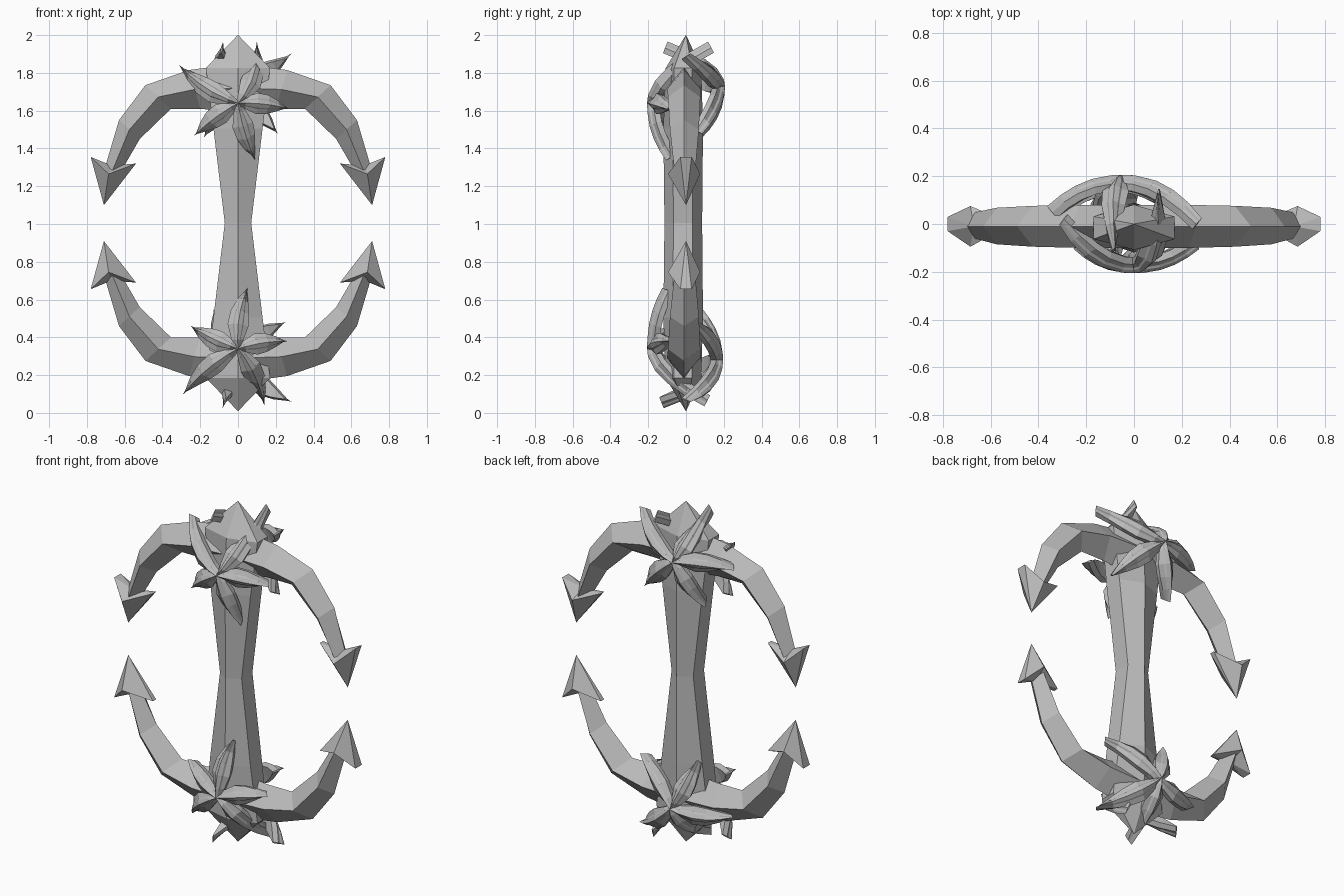
import bpy, bmesh
from mathutils import Vector

old = bpy.data.objects.get("Cube")
if old:
    bpy.data.objects.remove(old)

stone = bpy.data.materials.new("plain grey")
stone.use_nodes = True
GREY = (0.5, 0.5, 0.5, 1)
stone.diffuse_color = GREY
stone.node_tree.nodes["Principled BSDF"].inputs["Base Color"].default_value = GREY

MID = 1.005  # height of the mirror plane between the two anchors


def finish(name, bm):
    bmesh.ops.remove_doubles(bm, verts=bm.verts, dist=0.0005)
    bmesh.ops.recalc_face_normals(bm, faces=bm.faces)
    mesh = bpy.data.meshes.new(name)
    bm.to_mesh(mesh)
    bm.free()
    mesh.materials.append(stone)
    ob = bpy.data.objects.new(name, mesh)
    bpy.context.collection.objects.link(ob)
    return ob


def loft(bm, rings):
    """Skin a list of closed rings and cap both ends."""
    rows = [[bm.verts.new(p) for p in ring] for ring in rings]
    n = len(rows[0])
    for a, b in zip(rows, rows[1:]):
        for i in range(n):
            j = (i + 1) % n
            bm.faces.new((a[i], a[j], b[j], b[i]))
    bm.faces.new(rows[0])
    bm.faces.new(rows[-1])


# Six-sided shank, waisted in the middle and pointed at both ends
def shank_ring(z, w, d):
    return [(0, -.12 * d, z), (w, -.07 * d, z), (w, .035 * d, z),
            (0, .09 * d, z), (-w, .035 * d, z), (-w, -.07 * d, z)]


half = [(.995, .001, .01), (.82, .17, .9), (.5, .13, 1)]
bm = bmesh.new()
loft(bm, [shank_ring(MID - h, w, d) for h, w, d in half] + [shank_ring(MID, .07, .95)]
     + [shank_ring(MID + h, w, d) for h, w, d in reversed(half)])
finish("shank", bm)


# Curved arms: outer point, inner point, depth of the ridge
ARM = [((0, 1.85), (0, 1.59), .1), ((.26, 1.815), (.2, 1.61), .1),
       ((.49, 1.735), (.355, 1.61), .095), ((.63, 1.55), (.52, 1.45), .085),
       ((.71, 1.28), (.63, 1.26), .06)]


def build_arm(side, place, sx, flip):
    def at(x, y, z):
        return (sx * x, y, 2 * MID - z if flip else z)

    bm = bmesh.new()
    rings = []
    for (ox, oz), (ix, iz), d in ARM:
        cx, cz = (ox + ix) / 2, (oz + iz) / 2
        rings.append([at(ox, -.01, oz), at(cx, -d, cz), at(ix, -.01, iz), at(cx, d * .8, cz)])
    loft(bm, rings)
    finish(f"{place}_{side}_arm", bm)

    # Barbed pyramid head
    bm = bmesh.new()
    rim = [(.78, -.03, 1.355), (.685, -.095, 1.265), (.54, -.015, 1.32),
           (.54, .015, 1.32), (.685, .075, 1.265), (.78, .03, 1.355)]
    ring = [bm.verts.new(at(*p)) for p in rim]
    tip = bm.verts.new(at(.71, 0, 1.1))
    hub = bm.verts.new(at(.67, -.01, 1.31))
    for i, v in enumerate(ring):
        w = ring[(i + 1) % len(ring)]
        bm.faces.new((v, w, tip))
        bm.faces.new((w, v, hub))
    finish(f"{place}_{side}_barb", bm)


for place, flip in (("upper", False), ("lower", True)):
    for side, sx in (("left", 1), ("right", -1)):
        build_arm(side, place, sx, flip)


# Starfish draped over the crowns; each ray is a ridged strip ending in a point
RAY = [(0, .012), (.15, .032), (.4, .056), (.62, .05), (.82, .03), (1, .004)]


def build_starfish(name, centre, rays):
    c = Vector(centre)
    out = Vector((0, 1 if c.y > 0 else -1, 0))
    bm = bmesh.new()
    for x, y, z, bend in rays:
        flat = Vector((x - c.x, 0, z - c.z))
        across = Vector((-flat.z, 0, flat.x)).normalized()

        def point(t):
            return c + flat * t + across * bend * 4 * t * (1 - t) + Vector((0, (y - c.y) * t ** 2.2, 0))

        rings = []
        for t, w in RAY:
            along = (point(min(t + .05, 1.05)) - point(max(t - .05, 0))).normalized()
            wide = along.cross(out).normalized()
            up = wide.cross(along)
            if up.dot(out) < 0:
                up = -up
            p = point(t)
            rings.append([p + wide * w * a + up * h for a, h in
                          ((-.85, -.06), (-1, -.03), (-.5, -.016), (-.4, -.006), (0, .006),
                           (.4, -.006), (.5, -.016), (1, -.03), (.85, -.06))])
        loft(bm, rings)
    finish(name, bm)


build_starfish("upper_front_starfish", (0, -.2, 1.64), [
    (-.31, .0, 1.84, .025), (.10, .12, 1.96, -.035), (.27, -.1, 1.61, .01),
    (.09, -.1, 1.34, -.01), (-.23, -.1, 1.47, -.01)])
build_starfish("upper_back_starfish", (-.05, .2, 1.73), [
    (-.08, -.1, 1.96, .02), (.28, .02, 1.9, -.02), (.21, .08, 1.48, .01),
    (-.18, .08, 1.46, .01), (-.36, .07, 1.72, -.02)])
build_starfish("lower_front_starfish", (0, -.2, .34), [
    (.05, -.12, .66, .02), (.26, -.1, .38, .01), (.14, .1, .04, .02),
    (-.29, 0, .1, -.02), (-.25, -.1, .46, .01)])
build_starfish("lower_back_starfish", (-.03, .19, .28), [
    (-.13, .08, .55, .01), (.25, .06, .48, .02), (.28, .02, .06, -.02),
    (-.08, -.12, .03, .01), (-.35, .07, .27, .02)])
